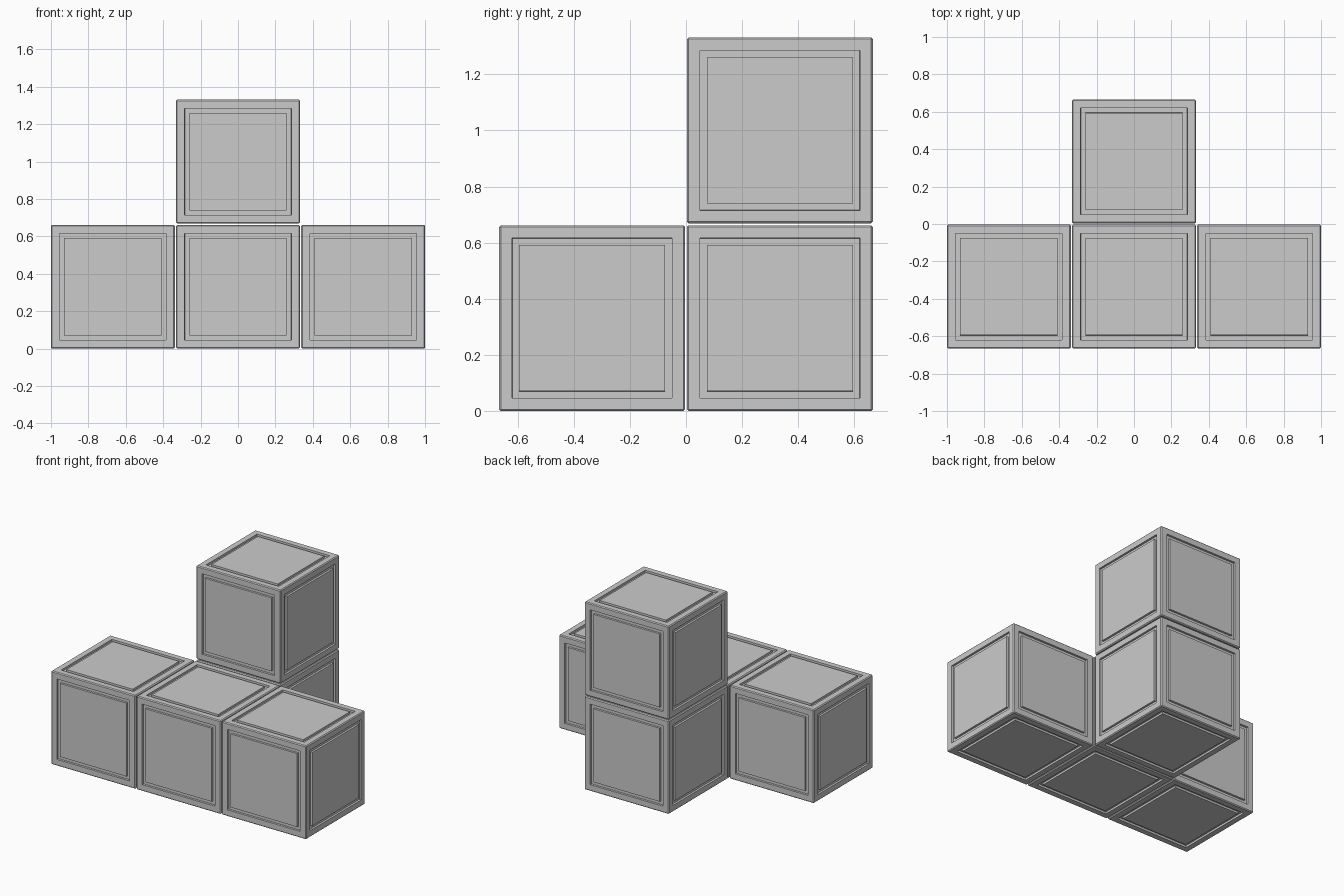
import bpy
import bmesh

if "Cube" in bpy.data.objects:
    bpy.data.objects.remove(bpy.data.objects["Cube"])

SIZE = 0.662             # edge length of one block
PITCH = (2 - SIZE) / 2   # spacing between block centres
BEVEL = 0.006
GROOVE = 0.014           # depth of the groove around each panel


def block_mesh():
    bm = bmesh.new()
    bmesh.ops.create_cube(bm, size=SIZE)
    bmesh.ops.bevel(bm, geom=bm.edges[:], offset=BEVEL, segments=1,
                    profile=0.5, affect='EDGES')
    panels = [f for f in bm.faces if f.calc_area() > 0.1]
    # frame, groove wall, groove floor, raised panel
    for thickness, depth in ((0.04, 0), (0.0005, -GROOVE), (0.024, 0), (0.0005, GROOVE)):
        bmesh.ops.inset_individual(bm, faces=panels, thickness=thickness,
                                   depth=depth, use_even_offset=True)
    mesh = bpy.data.meshes.new("block")
    bm.to_mesh(mesh)
    bm.free()
    return mesh


# Row of three along the front, with a stack of two behind the middle
blocks = {
    "front_left_block": (-1, -0.5, 0),
    "front_middle_block": (0, -0.5, 0),
    "front_right_block": (1, -0.5, 0),
    "back_lower_block": (0, 0.5, 0),
    "back_upper_block": (0, 0.5, 1),
}
mesh = block_mesh()
for name, (x, y, z) in blocks.items():
    block = bpy.data.objects.new(name, mesh)
    block.location = (x * PITCH, y * PITCH, z * PITCH + SIZE / 2)
    bpy.context.collection.objects.link(block)
